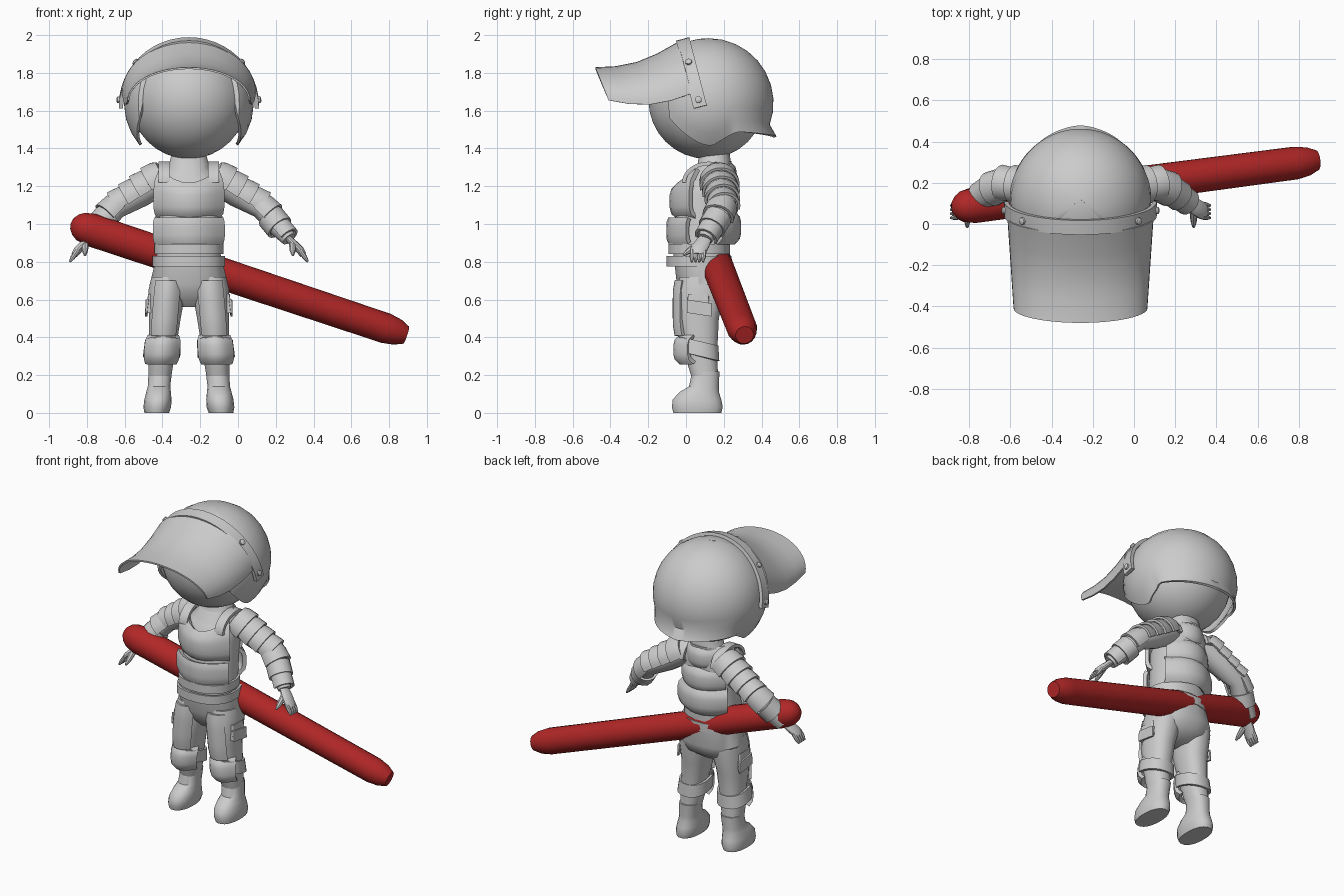
import bpy, bmesh
from math import sin, cos, pi, radians, sqrt
from mathutils import Vector

if "Cube" in bpy.data.objects:
    bpy.data.objects.remove(bpy.data.objects["Cube"])

# Landmarks of the left side, measured from the figure's own midline
BODY_X = -.26
SHOULDER, ELBOW = Vector((.13, .17, 1.25)), Vector((.39, .2, 1.09))
WRIST, KNUCKLES = Vector((.53, .1, .92)), Vector((.59, .065, .86))
FINGERTIPS = Vector((.63, .06, .8))
AXIS_Y = Vector((0, 1, 0))


def material(name, colour):
    made = bpy.data.materials.new(name)
    made.use_nodes = True
    made.diffuse_color = colour
    made.node_tree.nodes["Principled BSDF"].inputs["Base Color"].default_value = colour
    return made


GREY = material("plain_grey", (.6, .6, .6, 1))
RED = material("baton_red", (.44, .02, .02, 1))


def clamp(value):
    return min(max(value, 0), 1)


def blend(start, end, amount):
    return start + (end - start) * amount


def skin(name, rows, closed=True, thick=0, mirror=False, colour=GREY, offset=BODY_X):
    """Skin rows of points, then optionally thicken and mirror."""
    bm = bmesh.new()
    rings = [[bm.verts.new(point) for point in row] for row in rows]
    count = len(rings[0])
    for low, high in zip(rings, rings[1:]):
        for i in range(count if closed else count - 1):
            j = (i + 1) % count
            bm.faces.new((low[i], low[j], high[j], high[i]))
    if closed and not thick:
        bm.faces.new(rings[0])
        bm.faces.new(rings[-1])
    bmesh.ops.remove_doubles(bm, verts=bm.verts, dist=.0001)
    bmesh.ops.recalc_face_normals(bm, faces=bm.faces)
    mesh = bpy.data.meshes.new(name)
    bm.to_mesh(mesh)
    bm.free()
    mesh.materials.append(colour)
    part = bpy.data.objects.new(name, mesh)
    bpy.context.collection.objects.link(part)
    part.location.x = offset
    if thick:
        solid = part.modifiers.new("thickness", 'SOLIDIFY')
        solid.thickness, solid.offset = thick, 0
    if mirror:
        part.modifiers.new("mirror", 'MIRROR').use_mirror_merge = False
    bpy.ops.object.select_all(action='DESELECT')
    part.select_set(True)
    bpy.context.view_layer.objects.active = part
    bpy.ops.object.convert(target='MESH')
    bpy.ops.object.shade_smooth_by_angle(angle=radians(40))


def leg_x(z):
    """Legs spread slightly towards the feet."""
    return .17 - .085 * z


def loft(name, rings, square=2.3, sides=20, tilt=0, leg=False, shift=0, **options):
    """Stack of level superellipses: (height, centre y, half width, half depth)."""
    def power(value):
        return abs(value) ** (2 / square) * (1 if value > 0 else -1)
    rows = []
    for z, centre, width, depth in rings:
        x = shift + (leg_x(z) if leg else 0)
        row = []
        for i in range(sides):
            angle = 2 * pi * (i + .5) / sides
            y = depth * power(sin(angle))
            row.append((x + width * power(cos(angle)), centre + y, z + tilt * y))
        rows.append(row)
    skin(name, rows, mirror=leg, **options)


def tube(name, points, radii, sides=14, arc=360, flat=1, **options):
    """Round or partial sleeve along a path; its middle faces up and outwards."""
    whole = arc == 360
    steps = sides if whole else sides - 1
    rows = []
    for k, (point, radius) in enumerate(zip(points, radii)):
        along = (points[min(k + 1, len(points) - 1)] - points[max(k - 1, 0)]).normalized()
        up = along.cross(AXIS_Y).normalized()
        across = along.cross(up)
        angles = [radians(arc) * (i / steps - .5) for i in range(sides)]
        rows.append([point + up * radius * flat * cos(a) + across * radius * sin(a) for a in angles])
    skin(name, rows, closed=whole, **options)


def sleeve(name, start, end, radius, flare=0, arc=360):
    """Thin armour shell round part of the arm."""
    tube(name, [start, start.lerp(end, .3), end], [radius - flare, radius, radius + flare / 2],
         arc=arc, thick=.014, mirror=True)


def panel(name, low, high, width, y, bend, lift=0, tuck=.03, leg=False):
    """Bowed plate with its ends tucked in and, if lifted, a scooped top edge."""
    rows = []
    for i in range(7):
        f = i / 6
        end = (2 * f - 1) ** 4
        z = blend(low, high, f)
        x = leg_x(z) if leg else 0
        side = width * (1 - 4 * tuck * end)
        depth = y + (tuck if bend > 0 else -tuck) * end
        rows.append([(x + side * s / 4, depth + bend * (s / 4) ** 2, z + lift * f ** 3 * (s / 4) ** 2)
                     for s in range(-4, 5)])
    skin(name, rows, closed=False, thick=.025, mirror=leg)


# Head
turns = [pi * k / 16 for k in range(17)]
loft("head", [(1.655 - .31 * cos(t), .11, .31 * sin(t), .31 * sin(t)) for t in turns], square=2, sides=32)

# Helmet: dome with an open face, cheek guards and a flared nape
DOME, DOME_RADIUS, LEVELS = Vector((0, .12, 1.64)), .336, 10


def rim_height(turn):
    if turn < 50:
        return 1.85
    cheek = .14 * clamp((92 - turn) / 40) ** 2
    return 1.42 + cheek + .07 * clamp((turn - 95) / 23) - .03 * clamp((turn - 118) / 62)


rows = []
for level in range(LEVELS + 1):
    row = []
    for degrees in range(0, 360, 4):
        turn = min(degrees, 360 - degrees)
        # even angular steps from the crown down to the rim
        fall = Vector((0, 1)).angle(Vector((sqrt(DOME_RADIUS ** 2 - (rim_height(turn) - DOME.z) ** 2),
                                            rim_height(turn) - DOME.z))) * level / LEVELS
        reach = DOME_RADIUS * sin(fall)
        if level == LEVELS:
            reach = blend(reach, .353, sqrt(clamp((turn - 112) / 68)))
        a = radians(degrees)
        row.append(DOME + Vector((reach * sin(a), -reach * cos(a), DOME_RADIUS * cos(fall))))
    rows.append(row)
skin("helmet", rows, thick=.015)

# Helmet strap and bolts, leaning back
LEAN_UP, LEAN_BACK = Vector((0, -.25, .97)), Vector((0, .97, .25))
STRAP = Vector((0, .075, 1.62))
half_turn = [pi * i / 24 for i in range(25)]


def arch(angle, radius):
    return STRAP + Vector((radius * cos(angle), 0, 0)) + LEAN_UP * radius * sin(angle)


skin("helmet_strap", [[arch(a, .36) - LEAN_BACK * .036, arch(a, .36) + LEAN_BACK * .036] for a in half_turn],
     closed=False, thick=.022)
for degrees in (6, 41):
    a = radians(degrees)
    tube("strap_bolt", [arch(a, .35), arch(a, .38), arch(a, .385)], [.018, .018, .01], sides=10, mirror=True)

# Raised visor: an arch that flattens towards its front edge
rows = []
for i in range(5):
    f = i / 4
    side, rise = blend(.35, .32, f), blend(.27, .17, f)
    foot = Vector((0, blend(.03, -.41, f), blend(1.69, 1.655, f) - .04 * sin(pi * f)))
    rows.append([foot + Vector((side * cos(a), -.07 * sin(a), rise * sin(a))) for a in half_turn])
skin("visor", rows, closed=False, thick=.01)

# Torso with pelvis and neck
loft("torso", [(.56, .09, .08, .06), (.61, .1, .17, .12), (.68, .1, .21, .15), (.86, .08, .165, .15),
               (1.15, .1, .17, .15), (1.24, .13, .16, .12), (1.3, .15, .11, .09), (1.4, .15, .085, .08)])
loft("collar", [(1.24, .12, .125, .11), (1.32, .15, .095, .085)], thick=.015, tilt=.15)
for name, z, width in (("belt", .775, .187), ("waist_band", .84, .178)):
    loft(name, [(z, .07, width, width - .02), (z + .055, .07, width, width - .02)], thick=.014)

# Vest: front plates, overlapping back plates and shoulder straps
panel("chest_plate", 1.03, 1.21, .18, -.075, .1, lift=.08, tuck=.04)
panel("belly_plate", .9, 1.03, .182, -.092, .1, tuck=.01)
for i in range(3):
    panel("back_plate", .9 + .145 * i, 1.06 + .13 * i, .175 - .02 * i, .28 - .012 * i, -.09)
skin("vest_shoulder", [[(x, .12 - .13 * cos(a), 1.22 + .1 * sin(a)) for x in (.1, .16)] for a in half_turn],
     closed=False, thick=.02, mirror=True)

# Arms
tube("arm", [SHOULDER, SHOULDER.lerp(ELBOW, .5), ELBOW, ELBOW.lerp(WRIST, .5), WRIST],
     [.08, .082, .066, .06, .04], mirror=True)
for i in range(4):
    sleeve("shoulder_plate", SHOULDER.lerp(ELBOW, i / 4.2), SHOULDER.lerp(ELBOW, (i + 1.15) / 4.2),
           .094 - .006 * i, flare=.012, arc=210)
sleeve("elbow_pad", ELBOW.lerp(SHOULDER, .1), ELBOW.lerp(WRIST, .3), .075, flare=.008, arc=220)
sleeve("forearm_guard", ELBOW.lerp(WRIST, .3), ELBOW.lerp(WRIST, .65), .068)
sleeve("wrist_guard", ELBOW.lerp(WRIST, .6), ELBOW.lerp(WRIST, .95), .058, arc=230)

# Hands
tube("palm", [WRIST, WRIST.lerp(KNUCKLES, .5), KNUCKLES, KNUCKLES.lerp(FINGERTIPS, .4)],
     [.036, .043, .043, .035], flat=.5, mirror=True)
for i in range(4):
    spread = AXIS_Y * .02 * (i - 1.5)
    tube("finger", [KNUCKLES + spread, KNUCKLES.lerp(FINGERTIPS, .6) + spread, FINGERTIPS + spread],
         [.014, .013, .006], sides=8, mirror=True)
thumb_base, thumb_tip = Vector((.55, .06, .89)), Vector((.55, -.015, .835))
tube("thumb", [thumb_base, thumb_base.lerp(thumb_tip, .6), thumb_tip], [.02, .016, .007], sides=8, mirror=True)

# Legs and boots
loft("leg", [(.72, .085, .09, .12), (.65, .08, .1, .13), (.5, .065, .085, .11), (.3, .08, .07, .085),
             (.16, .105, .058, .068)], leg=True)
loft("boot", [(0, .06, .066, .128), (.03, .06, .074, .136), (.07, .058, .073, .13), (.11, .07, .066, .106),
              (.14, .095, .06, .08), (.22, .105, .063, .073)], leg=True)

# Leg armour
loft("knee_strap", [(.3, .07, .092, .1), (.38, .065, .088, .1)], tilt=-.25, thick=.015, leg=True)
panel("knee_cap", .265, .405, .085, -.055, .07, leg=True)
panel("thigh_plate", .41, .7, .06, -.058, .035, tuck=.01, leg=True)
loft("thigh_pouch", [(.53, .065, .022, .06), (.63, .065, .02, .055)], square=9, shift=.08, leg=True)
loft("pouch_flap", [(.52, .07, .006, .066), (.59, .07, .01, .064)], square=9, tilt=-.15, shift=.1, leg=True)

# Baton slung through the waist, rounded at one end and blunt at the other
butt, tip = Vector((-.885, .077, 1.005)), Vector((.89, .31, .412))
points, radii = [], []
for f in (0, .004, .015, .03, .06, .5, .94, .975, 1):
    dome = sqrt(1 - clamp(1 - f / .06) ** 2)
    blunt = 1 - .4 * clamp(f / .06 - .94 / .06) ** 2
    points.append(butt.lerp(tip, f))
    radii.append(blend(.088, .08, f) * dome * blunt)
tube("baton", points, radii, sides=18, colour=RED, offset=0)
